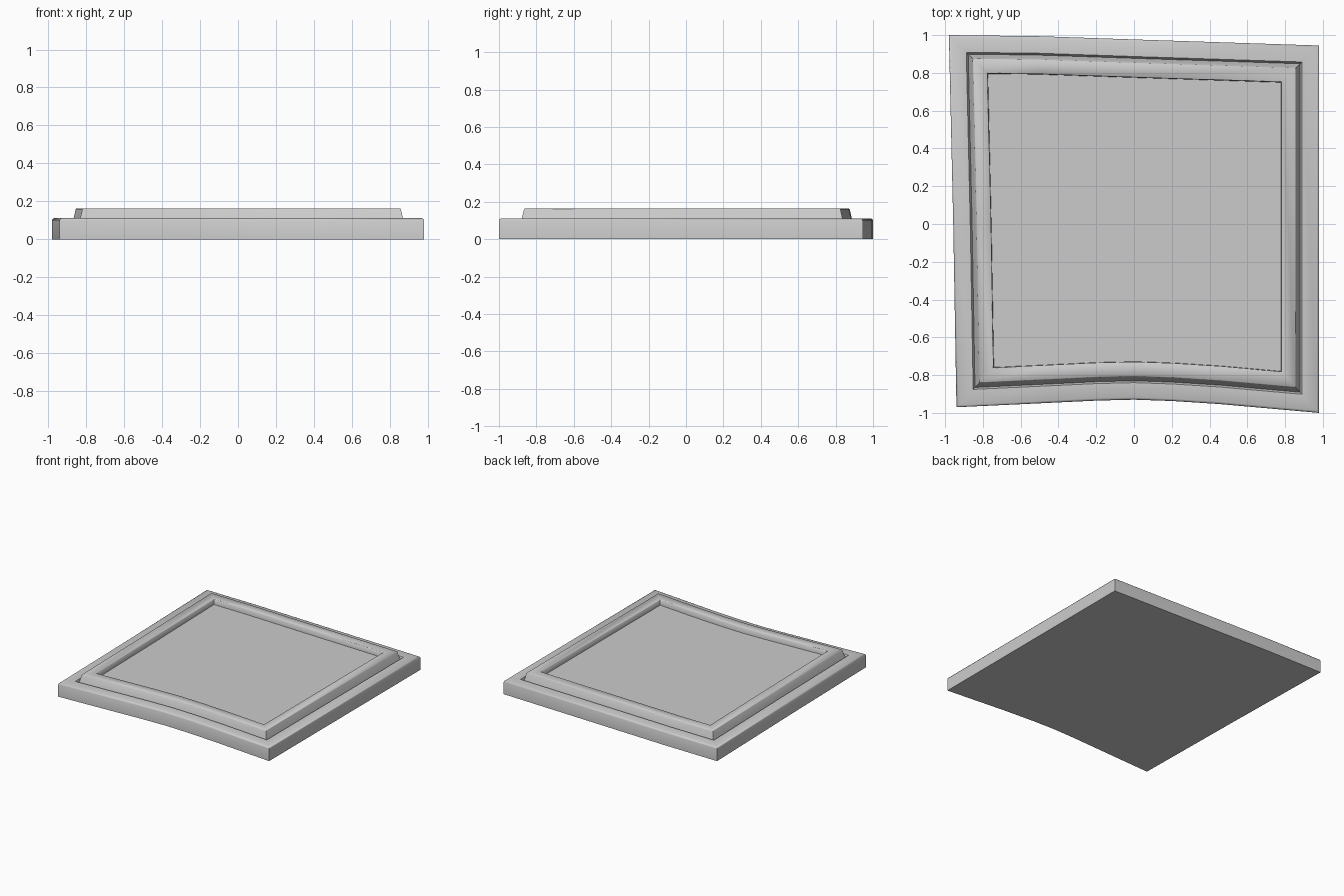
import bpy, bmesh
from mathutils import Vector

if "Cube" in bpy.data.objects:
    bpy.data.objects.remove(bpy.data.objects["Cube"])

# Irregular square outline, counter-clockwise, with a bowed front edge
CORNERS = [(-0.94, -0.97), (-0.45, -0.947), (-0.2, -0.935), (0, -0.93), (0.2, -0.937),
           (0.45, -0.953), (0.98, -1.0), (0.98, 0.945), (0.0, 0.977), (-0.5, 0.994),
           (-0.98, 1.0), (-0.957, 0.0)]


def inset(d):
    """Move every outline point inward by d, mitred at the corners."""
    pts = [Vector(p) for p in CORNERS]
    out = []
    for i, p in enumerate(pts):
        a = (p - pts[i - 1]).normalized()
        b = (pts[(i + 1) % len(pts)] - p).normalized()
        na, nb = Vector((-a.y, a.x)), Vector((-b.y, b.x))
        m = (na + nb).normalized()
        out.append(p + m * (d / m.dot(na)))
    return out


def loft(name, profile, cap_bottom=False, cap_top=False):
    """Skin a stack of inset outlines; profile holds (inset, height)."""
    bm = bmesh.new()
    rings = [[bm.verts.new((p.x, p.y, z)) for p in inset(d)] for d, z in profile]
    n = len(CORNERS)
    for lo, hi in zip(rings, rings[1:]):
        for i in range(n):
            j = (i + 1) % n
            bm.faces.new((lo[i], lo[j], hi[j], hi[i]))
    if cap_bottom:
        bm.faces.new(rings[0][::-1])
    if cap_top:
        bm.faces.new(rings[-1])
    me = bpy.data.meshes.new(name)
    bm.to_mesh(me)
    bm.free()
    ob = bpy.data.objects.new(name, me)
    bpy.context.collection.objects.link(ob)
    bpy.ops.object.select_all(action='DESELECT')
    ob.select_set(True)
    bpy.context.view_layer.objects.active = ob
    bpy.ops.object.shade_smooth_by_angle(angle=0.8)
    return ob


# Base slab with softened top edge and a narrow groove on the inside
loft("base_slab", [(0, 0), (0, 0.1), (0.004, 0.108), (0.012, 0.112),
                   (0.09, 0.112), (0.1, 0.085)], cap_bottom=True)

# Raised frame with sloped outer wall, flat rim and sunken floor
loft("raised_tray", [(0.1, 0.085), (0.112, 0.112), (0.123, 0.16), (0.127, 0.164),
                     (0.196, 0.164), (0.2, 0.16), (0.202, 0.12)], cap_top=True)
